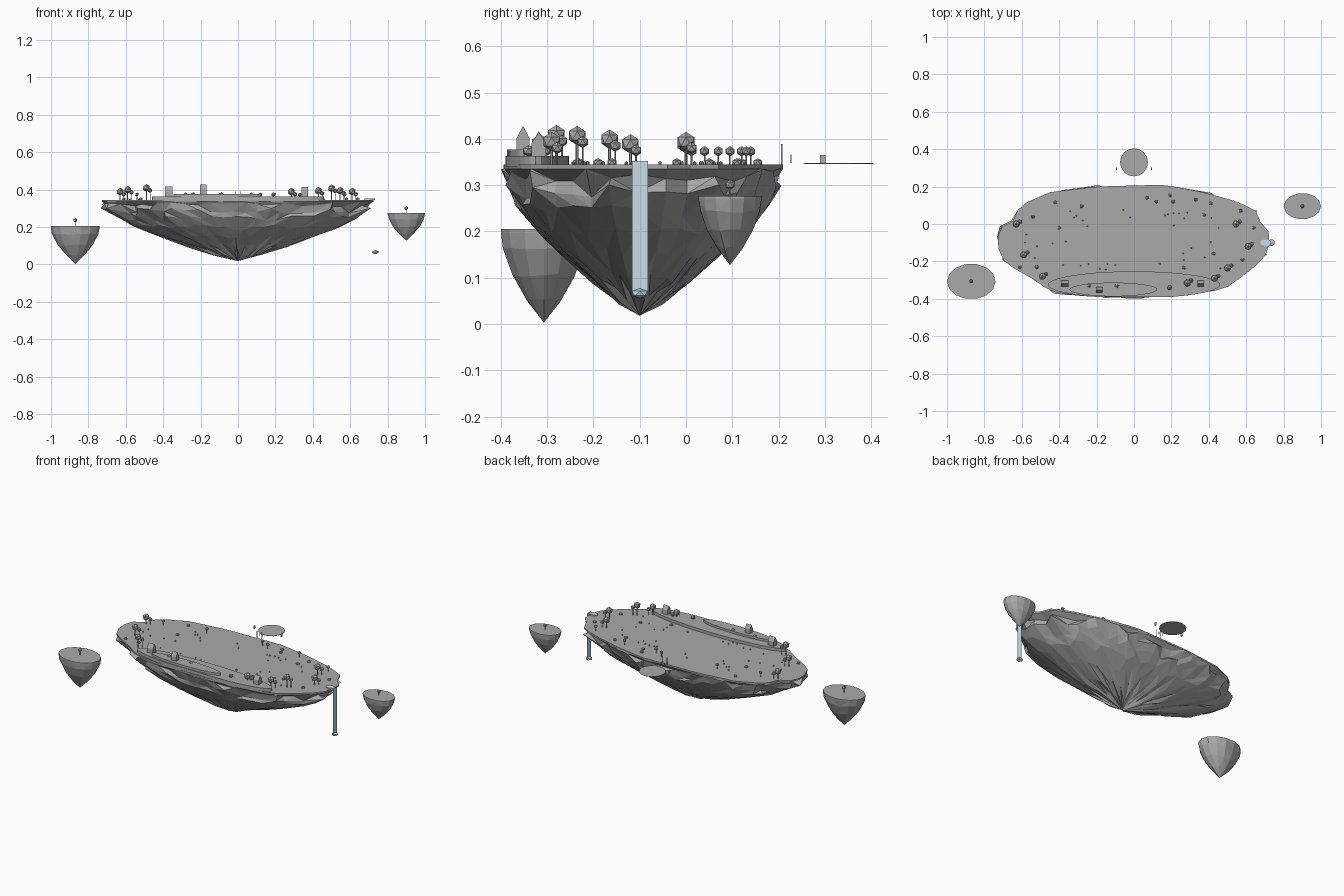
import bpy, bmesh, math, random
from mathutils import Vector, Matrix

random.seed(4)
cube = bpy.data.objects.get("Cube")
if cube:
    bpy.data.objects.remove(cube)

GROUND = 0.345


def material(name, colour):
    mat = bpy.data.materials.new(name)
    mat.use_nodes = True
    mat.diffuse_color = (*colour, 1)
    mat.node_tree.nodes["Principled BSDF"].inputs["Base Color"].default_value = (*colour, 1)
    return mat


STONE = material("stone grey", (0.4, 0.4, 0.4))
WATER = material("pale water blue", (0.6, 0.74, 0.82))


def finish(bm, name, mat=STONE):
    mesh = bpy.data.meshes.new(name)
    bm.to_mesh(mesh)
    bm.free()
    mesh.materials.append(mat)
    obj = bpy.data.objects.new(name, mesh)
    bpy.context.collection.objects.link(obj)
    return obj


def placed(loc, size):
    return Matrix.Translation(loc) @ Matrix.Diagonal((*size, 1))


def box(bm, loc, size):
    bmesh.ops.create_cube(bm, size=1, matrix=placed(loc, size))


def ball(bm, loc, size, detail=1):
    bmesh.ops.create_icosphere(bm, subdivisions=detail, radius=1, matrix=placed(loc, size))


def drum(bm, loc, size, sides=32):
    bmesh.ops.create_cone(bm, cap_ends=True, segments=sides, radius1=1, radius2=1,
                          depth=1, matrix=placed(loc, size))


def resample(points, count):
    """Evenly spaced points along a closed outline."""
    pts = [Vector(p) for p in points]
    pairs = list(zip(pts, pts[1:] + pts[:1]))
    total = sum((b - a).length for a, b in pairs)
    result = []
    for i in range(count):
        left = total * i / count
        for a, b in pairs:
            length = (b - a).length
            if left <= length:
                result.append(a.lerp(b, left / length))
                break
            left -= length
    return result


def ellipse(centre, rx, ry, count):
    angles = [math.tau * i / count for i in range(count)]
    return [Vector((centre[0] + rx * math.cos(a), centre[1] + ry * math.sin(a))) for a in angles]


def floating_rock(name, outline, centre, top, bottom, profile, rough):
    """Rings shrinking from the outline to a point, with uneven facets."""
    bm = bmesh.new()
    centre = Vector(centre)
    n = len(outline)
    rings = []
    for k, (height, width) in enumerate(profile):
        ring = []
        for p in outline:
            jitter = 0 if k < 2 else random.uniform(-rough, rough)
            xy = centre + (p - centre) * width * (1 + jitter)
            z = bottom + (top - bottom) * (height + jitter * 0.7)
            ring.append(bm.verts.new((*xy, z)))
        rings.append(ring)
    tip = bm.verts.new((*centre, bottom))
    bm.faces.new(rings[0])
    for k, (upper, lower) in enumerate(zip(rings, rings[1:])):
        for i in range(n):
            j = (i + 1) % n
            a, b, c, d = upper[i], lower[i], lower[j], upper[j]
            tris = ((a, b, c), (a, c, d)) if random.random() < 0.5 else ((a, b, d), (b, c, d))
            for tri in tris:
                bm.faces.new(tri)
    for i in range(n):
        bm.faces.new((rings[-1][i], tip, rings[-1][(i + 1) % n]))
    bmesh.ops.recalc_face_normals(bm, faces=bm.faces)
    return finish(bm, name)


# Main island
rim = [(0.72, -0.04), (0.66, 0.03), (0.65, 0.075), (0.55, 0.12), (0.37, 0.17), (0.16, 0.21),
       (-0.21, 0.2), (-0.45, 0.17), (-0.61, 0.1), (-0.65, 0.01), (-0.72, -0.02), (-0.735, -0.11),
       (-0.69, -0.21), (-0.53, -0.3), (-0.45, -0.36), (-0.29, -0.385), (0, -0.395),
       (0.24, -0.385), (0.48, -0.35), (0.58, -0.28), (0.68, -0.2), (0.725, -0.135)]
floating_rock("main_island", resample(rim, 52), (0, -0.1), GROUND, 0.018,
              [(1, 1), (0.97, 1), (0.93, 0.97), (0.82, 0.95), (0.7, 0.88), (0.56, 0.76),
               (0.41, 0.58), (0.25, 0.37), (0.12, 0.18)], 0.065)

# Side islands
for name, c, rx, ry, top, bottom in [("right_islet", (-0.87, -0.307), 0.13, 0.095, 0.205, 0.003),
                                     ("left_islet", (0.9, 0.095), 0.1, 0.07, 0.276, 0.127)]:
    floating_rock(name, ellipse(c, rx, ry, 14), c, top, bottom,
                  [(1, 1), (0.96, 1), (0.78, 0.94), (0.5, 0.72), (0.25, 0.4)], 0.035)

# Raised terraces near the front rim
bm = bmesh.new()
terrace = ellipse((0, -0.325), 0.46, 0.072, 40)
for v in terrace:
    v.y = max(v.y, -0.39)
lower = [bm.verts.new((*v, GROUND - 0.005)) for v in terrace]
upper = [bm.verts.new((*v, 0.363)) for v in terrace]
bm.faces.new(upper)
for i in range(len(terrace)):
    j = (i + 1) % len(terrace)
    bm.faces.new((lower[i], lower[j], upper[j], upper[i]))
finish(bm, "lower_terrace")
bm = bmesh.new()
drum(bm, (-0.11, -0.35, 0.367), (0.235, 0.037, 0.02))
finish(bm, "upper_terrace")


# Gabled houses
def house(name, x, y, base, width, depth, wall, roof):
    bm = bmesh.new()
    section = [(-depth, base), (depth, base), (depth, base + wall), (0, base + wall + roof),
               (-depth, base + wall)]
    face = bm.faces.new([bm.verts.new((x - width, y + py, z)) for py, z in section])
    ext = bmesh.ops.extrude_face_region(bm, geom=[face])
    moved = [g for g in ext["geom"] if isinstance(g, bmesh.types.BMVert)]
    bmesh.ops.translate(bm, verts=moved, vec=(2 * width, 0, 0))
    bmesh.ops.recalc_face_normals(bm, faces=bm.faces)
    finish(bm, name)


house("middle_house", -0.185, -0.352, 0.375, 0.017, 0.014, 0.026, 0.027)
house("right_house", -0.37, -0.318, 0.36, 0.02, 0.016, 0.03, 0.026)
house("left_house", 0.357, -0.318, 0.36, 0.018, 0.016, 0.03, 0.024)


# Trees with faceted crowns: x, y, crown radius, top height
def tree(name, x, y, r, top, base=GROUND):
    bm = bmesh.new()
    drum(bm, (x, y, (base + top - r) / 2), (r * 0.15, r * 0.15, top - r - base), 6)
    ball(bm, (x, y, top - r), (r, r, r))
    finish(bm, name)


big = [(-0.49, -0.28, 0.43), (-0.59, -0.165, 0.42), (0.5, -0.235, 0.428), (0.61, -0.12, 0.41),
       (0.545, 0, 0.415), (-0.63, 0, 0.41), (0.43, -0.29, 0.415), (0.285, -0.315, 0.41)]
small = [(-0.54, 0.04), (0.57, 0.07), (0.12, 0.12), (0.33, 0.13), (-0.28, 0.095), (0.07, 0.14)]
for i, (x, y, top) in enumerate(big):
    tree(f"large_tree_{i}", x, y, 0.021, top)
    # a lower companion crown beside each large tree
    tree(f"companion_tree_{i}", x + 0.02, y + 0.012, 0.013, top - 0.022)
for i, (x, y) in enumerate(small):
    tree(f"small_tree_{i}", x, y, 0.011, 0.384)
tree("right_islet_tree", -0.87, -0.305, 0.012, 0.248, 0.2)
tree("left_islet_tree", 0.9, 0.095, 0.011, 0.312, 0.27)

# Bushes and loose stones
bm = bmesh.new()
for x, y in [(-0.42, 0.115), (-0.4, -0.02), (-0.61, -0.23), (-0.425, -0.34), (-0.52, -0.23),
             (0.195, 0.155), (0.375, 0.05), (0.41, 0.11), (0.64, -0.02), (0.58, -0.19),
             (0.425, -0.16), (0.265, -0.235), (0.21, 0.12)]:
    ball(bm, (x, y, GROUND + 0.004), (0.011, 0.011, 0.009))
for x, y in [(-0.24, -0.33), (-0.09, -0.33), (0.19, -0.34)]:
    ball(bm, (x, y, 0.374), (0.014, 0.014, 0.012))
finish(bm, "bushes")
bm = bmesh.new()
for i in range(45):
    a, r = random.uniform(0, math.tau), random.uniform(0.45, 0.92)
    ball(bm, (0.64 * r * math.cos(a), -0.1 + 0.27 * r * math.sin(a), GROUND + 0.002),
         (0.004, 0.004, 0.005))
finish(bm, "small_stones")

# Waterfall sheet, source pool and splash
bm = bmesh.new()
corners = [(-0.117, 0.06), (-0.082, 0.06), (-0.082, 0.352), (-0.117, 0.352)]
bm.faces.new([bm.verts.new((0.735, y, z)) for y, z in corners])
finish(bm, "waterfall", WATER)
bm = bmesh.new()
drum(bm, (0.705, -0.1, 0.348), (0.03, 0.018, 0.008), 10)
finish(bm, "waterfall_source", WATER)
bm = bmesh.new()
ball(bm, (0.735, -0.1, 0.066), (0.02, 0.02, 0.011))
finish(bm, "waterfall_splash", WATER)

# Thin landing disc behind the island, with crates, posts and a gate
bm = bmesh.new()
drum(bm, (0, 0.33, 0.347), (0.075, 0.075, 0.002), 16)
finish(bm, "landing_disc")
bm = bmesh.new()
for side in (-1, 1):
    box(bm, (side * 0.093, 0.295, 0.356), (0.006, 0.012, 0.018))
    box(bm, (side * 0.012, 0.227, 0.357), (0.003, 0.002, 0.018))
    box(bm, (side * 0.014, 0.207, 0.366), (0.003, 0.003, 0.045))
finish(bm, "landing_posts")
